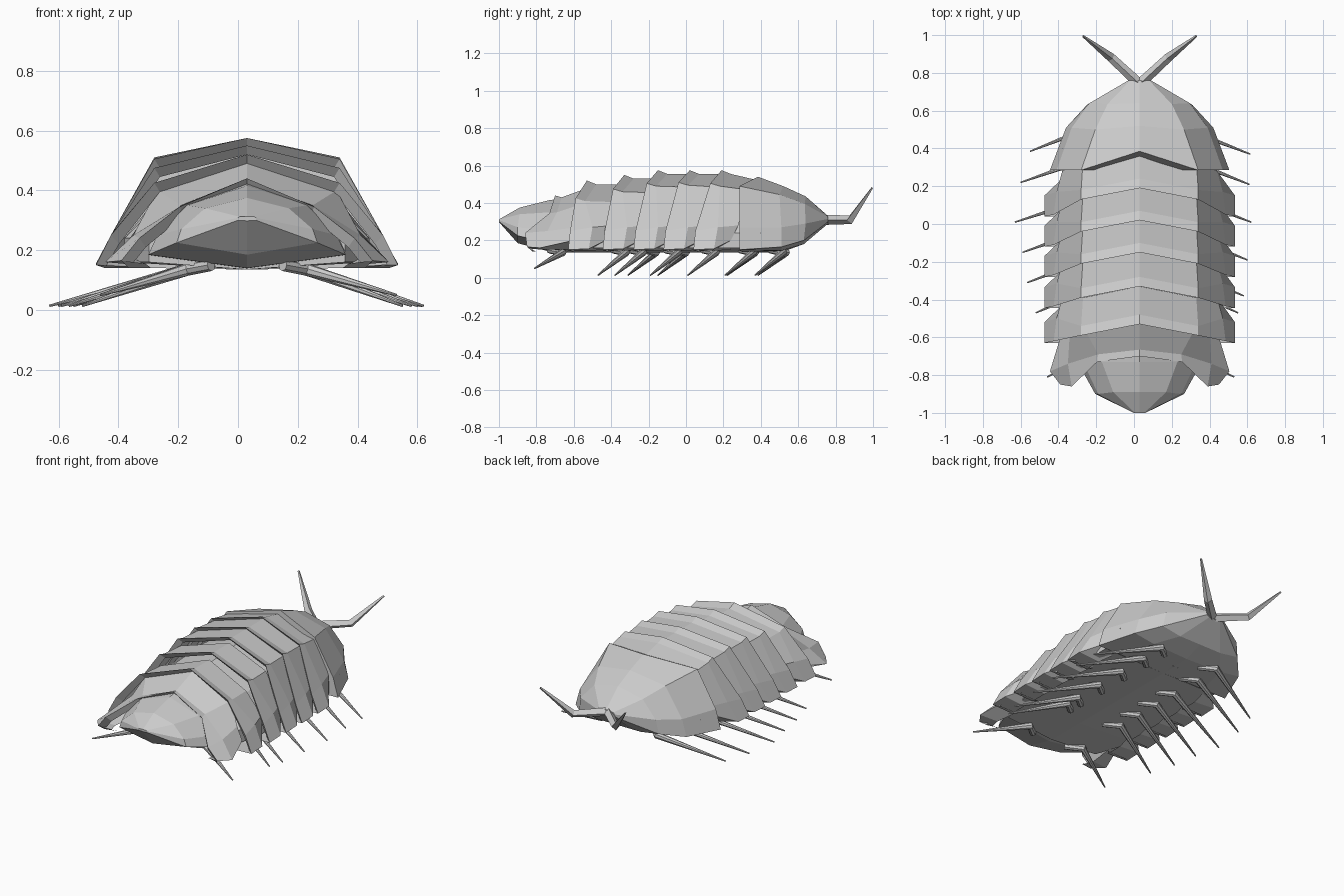
import bpy
import bmesh
from mathutils import Vector

if "Cube" in bpy.data.objects:
    bpy.data.objects.remove(bpy.data.objects["Cube"], do_unlink=True)

CENTRE = 0.03

shell = bpy.data.materials.new("shell grey")
shell.use_nodes = True
shell.diffuse_color = (0.6, 0.6, 0.6, 1)
shell.node_tree.nodes["Principled BSDF"].inputs["Base Color"].default_value = (0.6, 0.6, 0.6, 1)


def loft(name, rows, cap_start=False, cap_end=False, closed_below=False):
    """Skin half cross-sections (ridge to underside), mirrored about the centre."""
    bm = bmesh.new()
    rings = []
    for row in rows:
        left = [bm.verts.new((CENTRE + x, y, z)) for x, y, z in row]
        right = []
        for vert, (x, y, z) in zip(left, row):
            right.append(vert if x == 0 else bm.verts.new((CENTRE - x, y, z)))
        ring = right[::-1] + left[1:]
        if closed_below and right[-1] is left[-1]:
            ring = ring[1:]
        rings.append(ring)
    for a, b in zip(rings, rings[1:]):
        count = len(a) if closed_below else len(a) - 1
        for i in range(count):
            j = (i + 1) % len(a)
            bm.faces.new((a[i], a[j], b[j], b[i]))
    if cap_start:
        bm.faces.new(rings[0])
    if cap_end:
        bm.faces.new(rings[-1])
    bmesh.ops.recalc_face_normals(bm, faces=bm.faces)
    mesh = bpy.data.meshes.new(name)
    bm.to_mesh(mesh)
    bm.free()
    mesh.materials.append(shell)
    obj = bpy.data.objects.new(name, mesh)
    bpy.context.collection.objects.link(obj)
    return obj


def limb(name, points, radii, resolution, smooth):
    """Tapered tube through a few points."""
    curve = bpy.data.curves.new(name, "CURVE")
    curve.dimensions = "3D"
    curve.bevel_depth = 1
    curve.bevel_resolution = resolution
    curve.use_fill_caps = True
    spline = curve.splines.new("POLY")
    spline.points.add(len(points) - 1)
    for p, co, r in zip(spline.points, points, radii):
        p.co = (*co, 1)
        p.radius = r
    spline.use_smooth = smooth
    curve.materials.append(shell)
    obj = bpy.data.objects.new(name, curve)
    bpy.context.collection.objects.link(obj)
    bpy.ops.object.select_all(action="DESELECT")
    bpy.context.view_layer.objects.active = obj
    obj.select_set(True)
    bpy.ops.object.convert(target="MESH")
    if smooth:
        bpy.ops.object.shade_smooth_by_angle()


def tuck(row, forward=0.03, drop=0.03):
    """Inner rim of an overhanging plate lip."""
    return [(x * 0.94, y + forward, max(z - drop, 0.14)) for x, y, z in row]


# Head shield, narrowing to the snout
head_lip = [(0, .385, .54), (.31, .285, .49), (.44, .285, .27), (.475, .285, .15), (.3, .3, .14), (0, .3, .135)]
head = [
    head_lip,
    [(0, .52, .49), (.235, .5, .445), (.36, .51, .27), (.39, .51, .165), (.25, .51, .145), (0, .51, .137)],
    [(0, .64, .435), (.17, .635, .395), (.265, .64, .29), (.28, .63, .2), (.15, .63, .18), (0, .63, .18)],
    [(0, .76, .33), (.05, .76, .325), (.06, .76, .315), (.06, .76, .3), (.04, .76, .29), (0, .76, .29)],
]
loft("head_shield", head, cap_start=True, cap_end=True, closed_below=True)

# Overlapping back plates: ridge y, ridge z, shoulder z, side flap y
plates = [
    (.19, .575, .505, .04),
    (.02, .575, .51, -.12),
    (-.15, .575, .505, -.28),
    (-.33, .55, .475, -.445),
    (-.53, .52, .425, -.63),
]
prev_ridge, prev_shoulder = .54, .49
for number, (y, top, side, flap) in enumerate(plates, 1):
    edge = y - .06
    under = [
        (0, y + .2, min(prev_ridge, top) - .02), (.3, edge + .2, min(prev_shoulder, side) - .02),
        (.41, flap + .24, .28), (.41, flap + .2, .2), (.34, flap + .2, .15),
    ]
    waist = [
        (0, y + .05, top - .02), (.31, edge + .05, side - .015),
        (.44, flap + .13, .27), (.505, flap + .11, .155), (.36, flap + .11, .145),
    ]
    lip = [(0, y, top), (.31, edge, side), (.455, flap + .01, .25), (.505, flap, .15), (.36, flap, .145)]
    loft(f"back_plate_{number}", [under, waist, lip, tuck(lip)])
    prev_ridge, prev_shoulder = top, side

# Last plate with swept arms either side of the tail
arm_under = [(0, -.5, .49), (.3, -.54, .4), (.37, -.58, .27), (.42, -.6, .2), (.34, -.6, .15)]
arm_waist = [(0, -.665, .43), (.22, -.69, .35), (.38, -.74, .25), (.475, -.78, .16), (.36, -.76, .15)]
arm_lip = [(0, -.7, .44), (.225, -.73, .345), (.36, -.86, .24), (.42, -.85, .165), (.34, -.83, .155)]
loft("arm_plate", [arm_under, arm_waist, arm_lip, tuck(arm_lip)])

# Pointed tail shield
tail = [
    [(0, -.55, .44), (.22, -.55, .36), (.3, -.55, .28), (.33, -.55, .18), (0, -.55, .135)],
    [(0, -.73, .415), (.2, -.73, .35), (.3, -.73, .25), (.33, -.73, .185), (0, -.73, .14)],
    [(0, -.89, .375), (.14, -.89, .34), (.22, -.9, .27), (.235, -.9, .225), (0, -.9, .185)],
    [(0, -1, .312), (.025, -1, .312), (.03, -1, .308), (.03, -1, .3), (0, -1, .298)],
]
loft("tail_shield", tail, cap_start=True, cap_end=True, closed_below=True)


# Body core and belly beneath the plates
def core(y, width, height):
    return [(0, y, height), (.28 * width, y, height - .1), (.41 * width, y, .24),
            (.41 * width, y, .16), (0, y, .135)]


loft("belly", [core(.4, 1, .47), core(0, 1, .5), core(-.45, 1, .47), core(-.7, .8, .38)],
     cap_start=True, cap_end=True, closed_below=True)

# Legs: foot positions for each side, front to rear
feet = {
    "left": [(.615, .37), (.61, .21), (.62, .01), (.6, -.19), (.58, -.38), (.55, -.47), (.53, -.81)],
    "right": [(-.55, .385), (-.6, .22), (-.63, .01), (-.59, -.15), (-.565, -.31), (-.52, -.47), (-.46, -.81)],
}
for side_name, places in feet.items():
    sign = 1 if side_name == "left" else -1
    for number, (x, y) in enumerate(places, 1):
        foot = .05 if number == len(places) else .014
        hip = (CENTRE + sign * .12, y + .08, .15)
        knee = (CENTRE + sign * .2, y + .15, .135)
        limb(f"{side_name}_leg_{number}", [hip, knee, (x, y, foot)], [.02, .021, .004], 2, True)

# Bent antennae
for side_name, sign in (("left", 1), ("right", -1)):
    path = [Vector((CENTRE + sign * x, y, z)) for x, y, z in
            [(.01, .75, .31), (.15, .88, .31), (.3, .995, .48)]]
    limb(f"{side_name}_antenna", path, [.027, .024, .006], 0, False)
